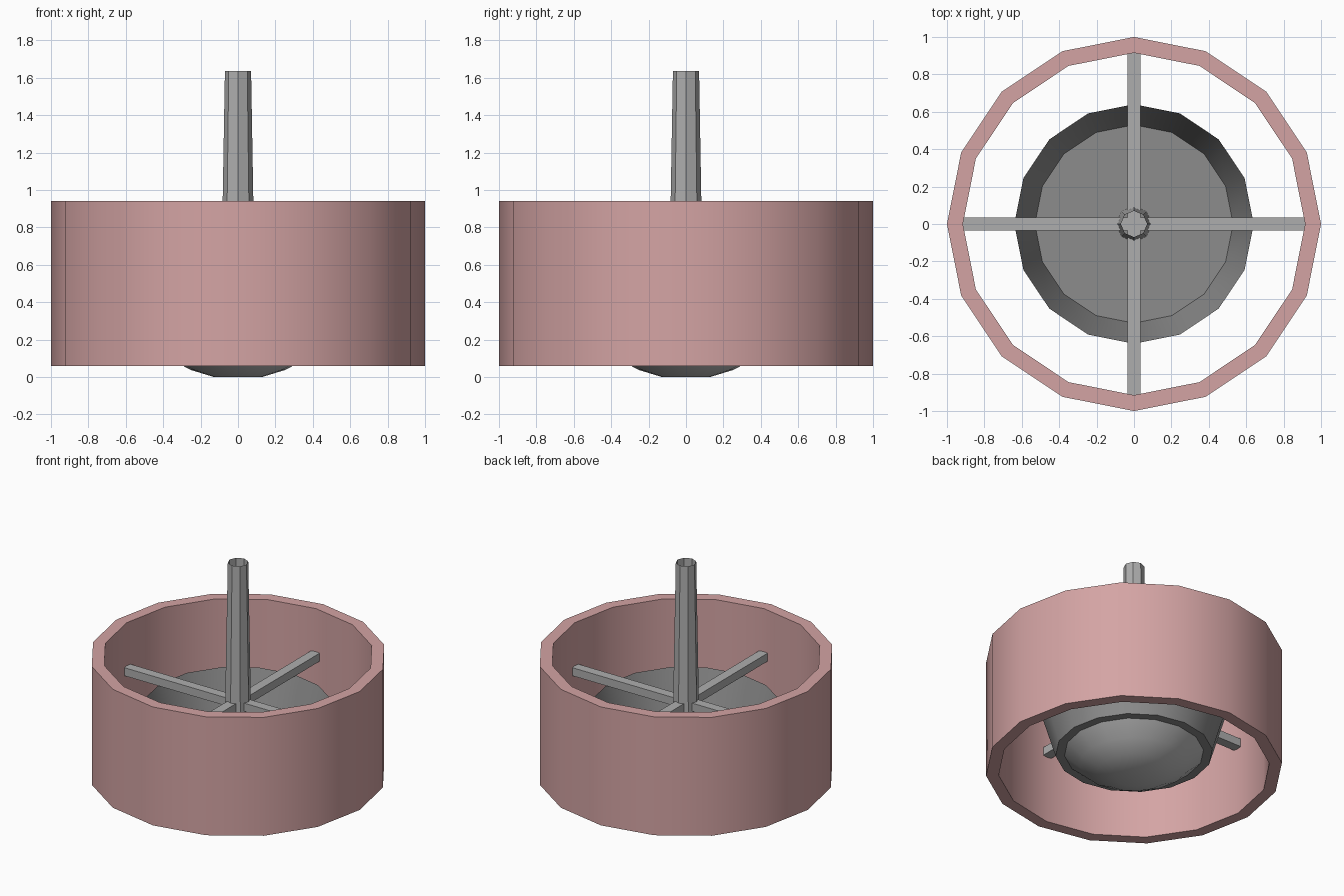
import bpy, bmesh, math

if "Cube" in bpy.data.objects:
    bpy.data.objects.remove(bpy.data.objects["Cube"])

SIDES = 16


def material(name, rgb):
    """Flat colour given as 0-255 display values, stored as linear."""
    lin = [((c / 255 + 0.055) / 1.055) ** 2.4 for c in rgb]
    m = bpy.data.materials.new(name)
    m.diffuse_color = (*lin, 1)
    m.use_nodes = True
    m.node_tree.nodes["Principled BSDF"].inputs["Base Color"].default_value = m.diffuse_color
    return m


def finish(name, bm, mat, smooth=True):
    bmesh.ops.recalc_face_normals(bm, faces=bm.faces)
    me = bpy.data.meshes.new(name)
    bm.to_mesh(me)
    bm.free()
    me.materials.append(mat)
    ob = bpy.data.objects.new(name, me)
    bpy.context.collection.objects.link(ob)
    if smooth:
        bpy.ops.object.select_all(action='DESELECT')
        ob.select_set(True)
        bpy.context.view_layer.objects.active = ob
        bpy.ops.object.shade_smooth_by_angle(angle=math.radians(35))
    return ob


def lathe(name, profile, mat, sides=SIDES, closed=False, cap_start=False):
    """Spin a list of (radius, height) points round the z axis."""
    bm = bmesh.new()
    rings = []
    for r, z in profile:
        rings.append([bm.verts.new((r * math.cos(math.tau * i / sides),
                                    r * math.sin(math.tau * i / sides), z))
                      for i in range(sides)])
    pairs = list(zip(rings, rings[1:]))
    if closed:
        pairs.append((rings[-1], rings[0]))
    for a, b in pairs:
        for i in range(sides):
            j = (i + 1) % sides
            bm.faces.new((a[i], a[j], b[j], b[i]))
    if cap_start:
        bm.faces.new(rings[0])
    return finish(name, bm, mat)


def box(name, size, centre, mat):
    bm = bmesh.new()
    bmesh.ops.create_cube(bm, size=1)
    for v in bm.verts:
        v.co = [v.co[k] * size[k] + centre[k] for k in range(3)]
    return finish(name, bm, mat, smooth=False)


pink = material("dusty_pink", (212, 164, 164))
steel = material("light_grey", (174, 174, 174))
dark = material("mid_grey", (140, 140, 140))
glass = material("pale_grey", (190, 190, 190))

# Outer drum shade
lathe("drum_shade", [(1, 0.06), (1, 0.94), (0.915, 0.94), (0.915, 0.06)], pink, closed=True)

# Open tapered dish with a flat floor
FLOOR = 0.19
lathe("lamp_dish", [(0.53, FLOOR), (0.64, 0.56)], dark, cap_start=True)

# Shallow domed diffuser under the dish, flattened at the bottom
R = 0.66
steps = [math.radians(11.25 * k) for k in range(1, 5)]
z0 = R * (1 - math.cos(steps[0]))
dome = [(R * math.sin(a), R * (1 - math.cos(a)) - z0) for a in steps]
dome[-1] = (0.47, FLOOR - 0.001)
lathe("diffuser", dome, glass, cap_start=True)

# Crossed support bars holding the drum
box("support_bar_x", (1.83, 0.07, 0.06), (0, 0, 0.59), steel)
box("support_bar_y", (0.07, 1.83, 0.06), (0, 0, 0.59), steel)

# Tapered hanging tube, open at the top
lathe("hanging_tube", [(0.095, FLOOR), (0.07, 1.635)], steel, sides=8).data.shade_smooth()
